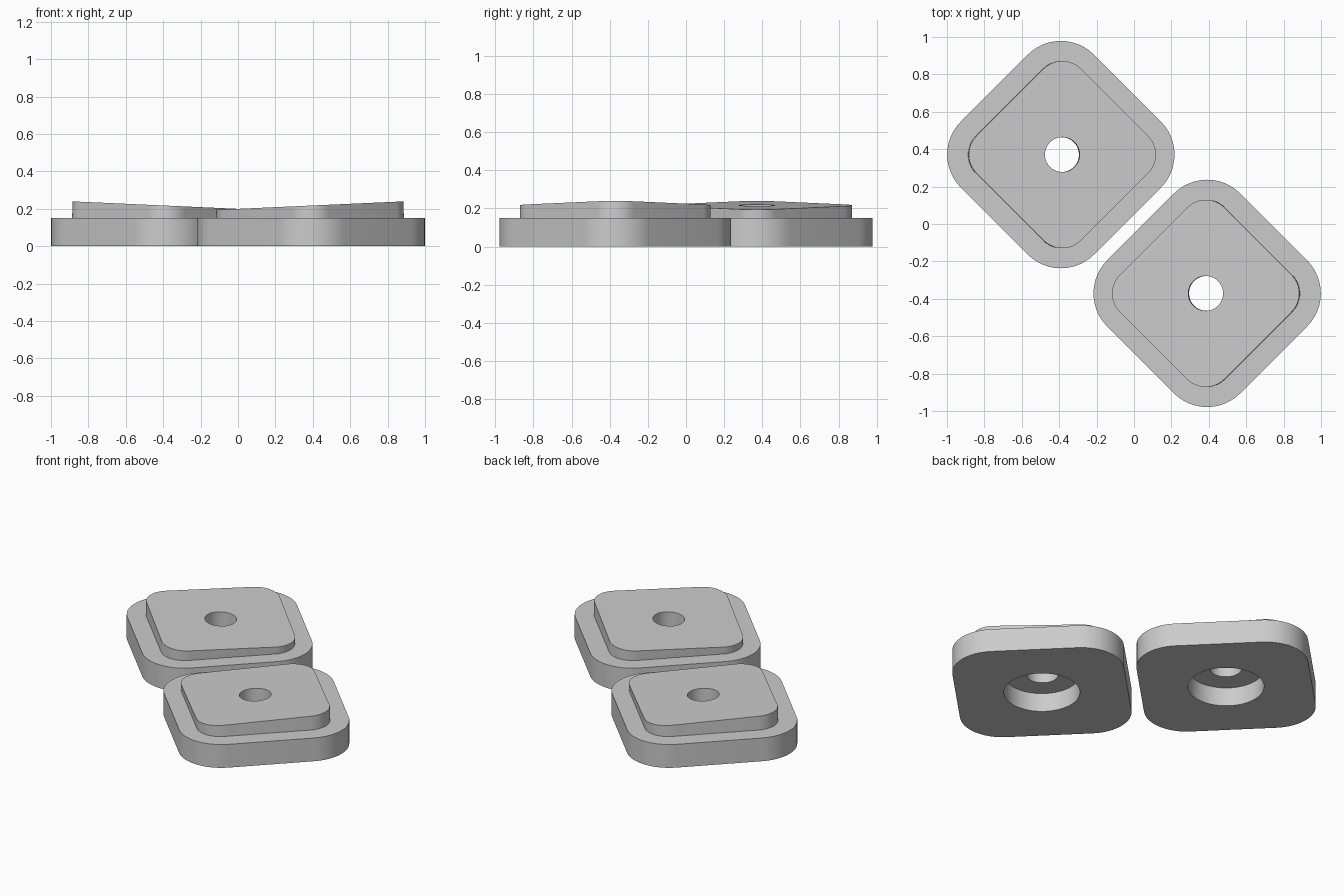
import bpy, bmesh, math
from mathutils import Matrix

if "Cube" in bpy.data.objects:
    bpy.data.objects.remove(bpy.data.objects["Cube"])

grey = bpy.data.materials.new("light_grey")
grey.diffuse_color = (0.6, 0.6, 0.6, 1)
grey.use_nodes = True
grey.node_tree.nodes["Principled BSDF"].inputs["Base Color"].default_value = grey.diffuse_color

SLOPE = 0.045   # tilt of the raised block


def rounded_diamond(half, radius, steps=12):
    """Outline of a rounded square turned by 45 degrees."""
    pts = []
    for q in range(4):
        mid = q * math.pi / 2
        d = (half - radius) * math.sqrt(2)
        for i in range(steps + 1):
            a = mid - math.pi / 4 + (math.pi / 2) * i / steps
            pts.append((d * math.cos(mid) + radius * math.cos(a),
                        d * math.sin(mid) + radius * math.sin(a)))
    return pts


def make_object(name, bm):
    bmesh.ops.recalc_face_normals(bm, faces=bm.faces)
    mesh = bpy.data.meshes.new(name)
    bm.to_mesh(mesh)
    bm.free()
    mesh.materials.append(grey)
    ob = bpy.data.objects.new(name, mesh)
    bpy.context.collection.objects.link(ob)
    return ob


def slab(name, outline, bottom, top, shift=0.0):
    """Extruded outline; bottom and top give the height for a point's x."""
    bm = bmesh.new()
    lo = [bm.verts.new((x, y, bottom(x))) for x, y in outline]
    hi = [bm.verts.new((x + shift, y, top(x))) for x, y in outline]
    bm.faces.new(lo)
    bm.faces.new(hi)
    n = len(outline)
    for i in range(n):
        j = (i + 1) % n
        bm.faces.new((lo[i], lo[j], hi[j], hi[i]))
    return make_object(name, bm)


def cylinder(name, radius, z0, z1, x=0.0, tilt=0.0):
    bm = bmesh.new()
    m = (Matrix.Translation((x, 0, (z0 + z1) / 2))
         @ Matrix.Rotation(tilt, 4, 'Y'))
    bmesh.ops.create_cone(bm, cap_ends=True, segments=64, radius1=radius,
                          radius2=radius, depth=z1 - z0, matrix=m)
    return make_object(name, bm)


def select(ob):
    bpy.ops.object.select_all(action='DESELECT')
    ob.select_set(True)
    bpy.context.view_layer.objects.active = ob


def cut(ob, cutter):
    mod = ob.modifiers.new("cut", 'BOOLEAN')
    mod.operation = 'DIFFERENCE'
    mod.solver = 'EXACT'
    mod.object = cutter
    select(ob)
    bpy.ops.object.modifier_apply(modifier=mod.name)


# Base plate and raised block with a sloping top
base = slab("base_plate", rounded_diamond(0.503, 0.25),
            lambda x: 0.0, lambda x: 0.15)
block = slab("raised_block", [(x + 0.004, y) for x, y in rounded_diamond(0.395, 0.14)],
             lambda x: 0.14, lambda x: 0.217 - SLOPE * x, shift=0.004)

# Wide recess underneath and narrow bore through the middle
recess = cylinder("recess_cutter", 0.222, -0.1, 0.12)
bore = cylinder("bore_cutter", 0.093, -0.1, 0.5, x=0.007, tilt=math.atan(SLOPE))
cut(base, recess)
cut(base, bore)
cut(block, bore)
for cutter in (recess, bore):
    bpy.data.objects.remove(cutter)

# Place one pad, then its twin turned half round
for ob in (base, block):
    select(ob)
    bpy.ops.object.shade_smooth_by_angle(angle=math.radians(30))
    twin = ob.copy()
    twin.name = "second_" + ob.name
    bpy.context.collection.objects.link(twin)
    ob.location = (-0.391, 0.371, 0)
    twin.location = (0.391, -0.371, 0)
    twin.rotation_euler = (0, 0, math.pi)
